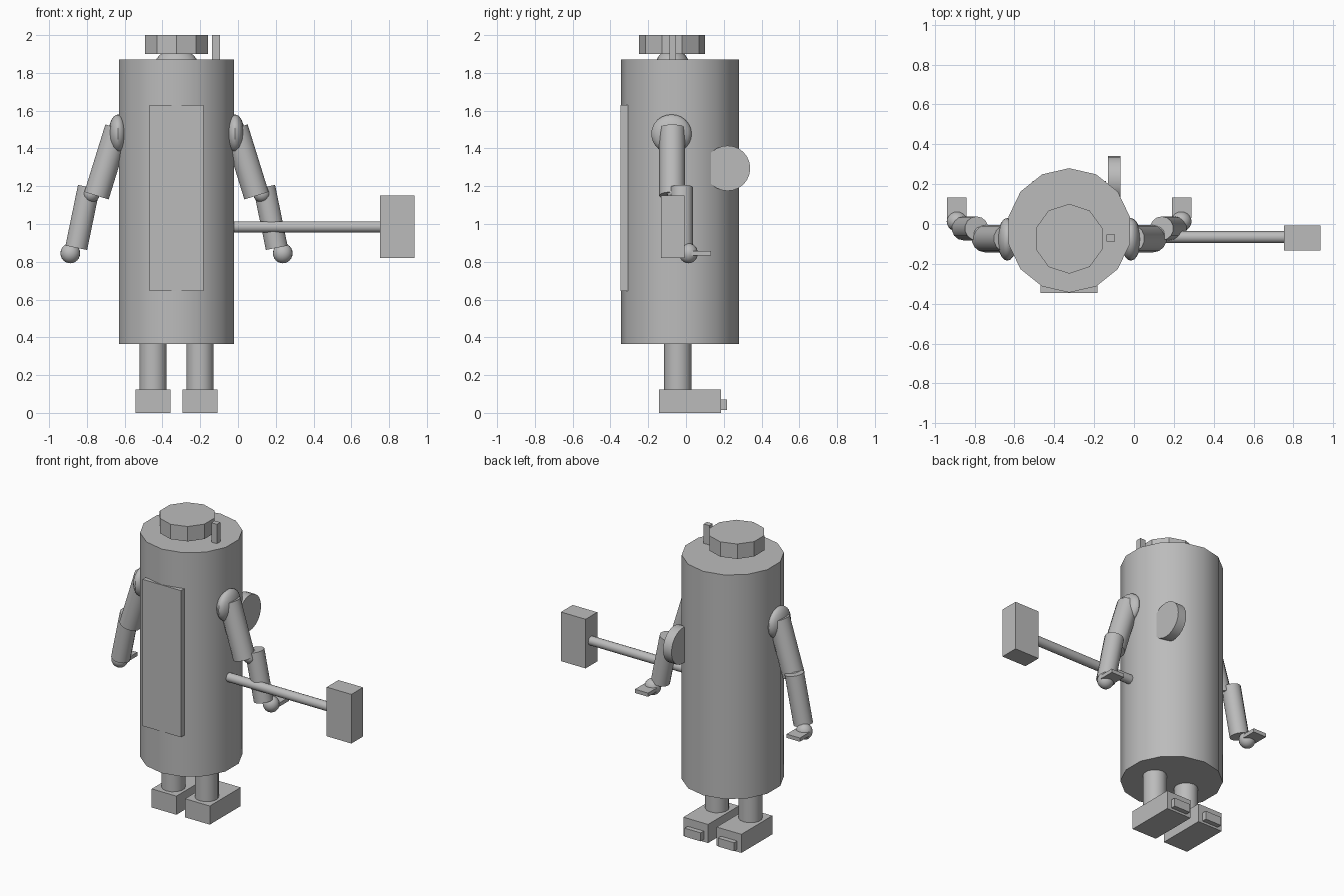
import bpy
import math
from mathutils import Vector

cube = bpy.data.objects.get("Cube")
if cube:
    bpy.data.objects.remove(cube, do_unlink=True)

GREY = (0.5, 0.5, 0.5, 1.0)
grey = bpy.data.materials.new("plain grey")
grey.use_nodes = True
grey.diffuse_color = GREY
grey.node_tree.nodes["Principled BSDF"].inputs["Base Color"].default_value = GREY

MID = -0.3255  # x of the body's own centre plane


def finish(name):
    ob = bpy.context.active_object
    ob.name = name
    ob.data.name = name
    ob.data.materials.append(grey)
    bpy.ops.object.transform_apply(location=False, rotation=True, scale=True)
    bpy.ops.object.shade_smooth_by_angle(angle=math.radians(32))
    return ob


def box(name, low, high):
    low, high = Vector(low), Vector(high)
    bpy.ops.mesh.primitive_cube_add(size=1, location=(low + high) / 2)
    bpy.context.active_object.scale = high - low
    return finish(name)


def rod(name, start, end, radius, sides=14):
    start, end = Vector(start), Vector(end)
    axis = end - start
    bpy.ops.mesh.primitive_cylinder_add(vertices=sides, radius=radius,
                                        depth=axis.length, location=(start + end) / 2)
    ob = bpy.context.active_object
    ob.rotation_euler = Vector((0, 0, 1)).rotation_difference(axis).to_euler()
    return finish(name)


def ball(name, centre, radii):
    bpy.ops.mesh.primitive_uv_sphere_add(segments=20, ring_count=12, radius=1,
                                         location=centre)
    bpy.context.active_object.scale = radii
    return finish(name)


# Body, neck, cap and antenna
rod("body", (MID, -0.032, 0.365), (MID, -0.032, 1.87), 0.312)
ball("neck", (MID, -0.072, 1.80), (0.13, 0.10, 0.13))
rod("cap", (MID, -0.074, 1.90), (MID, -0.074, 2.0), 0.175, 10)
box("antenna", (-0.137, -0.088, 1.86), (-0.095, -0.052, 2.0))

# Front panel and the disc on the back
box("front_panel", (-0.468, -0.346, 0.645), (-0.182, -0.303, 1.63))
rod("back_disc", (-0.13, 0.22, 1.295), (-0.067, 0.22, 1.295), 0.12, 24)

# Limbs, repeated on both sides of the body
for side, s in (("left", 1), ("right", -1)):
    def at(x, y, z):
        return (MID + s * x, y, z)

    # Arm
    ball(side + "_shoulder", at(0.31, -0.077, 1.477), (0.05, 0.107, 0.103))
    rod(side + "_upper_arm", at(0.3125, -0.073, 1.507), at(0.4235, -0.073, 1.15), 0.069)
    ball(side + "_elbow", at(0.452, -0.05, 1.16), (0.046, 0.05, 0.046))
    rod(side + "_forearm", at(0.4645, -0.022, 1.195), at(0.5305, -0.022, 0.874), 0.06)
    ball(side + "_hand", at(0.5625, 0.013, 0.845), (0.052, 0.05, 0.053))
    inner, outer = sorted((MID + s * 0.515, MID + s * 0.613))
    box(side + "_hand_plate", (inner, 0.03, 0.833), (outer, 0.132, 0.858))

    # Leg, foot and heel block
    leg = MID + s * 0.124
    rod(side + "_leg", (leg, -0.043, 0.11), (leg, -0.043, 0.38), 0.073)
    box(side + "_foot", (leg - 0.092, -0.143, 0), (leg + 0.092, 0.185, 0.125))
    box(side + "_heel_block", (leg - 0.06, 0.17, 0.015), (leg + 0.06, 0.217, 0.072))

# Hammer reaching out from the left side
rod("hammer_handle", (-0.05, -0.066, 0.985), (0.77, -0.066, 0.985), 0.03)
box("hammer_head", (0.752, -0.132, 0.82), (0.935, -0.008, 1.15))
